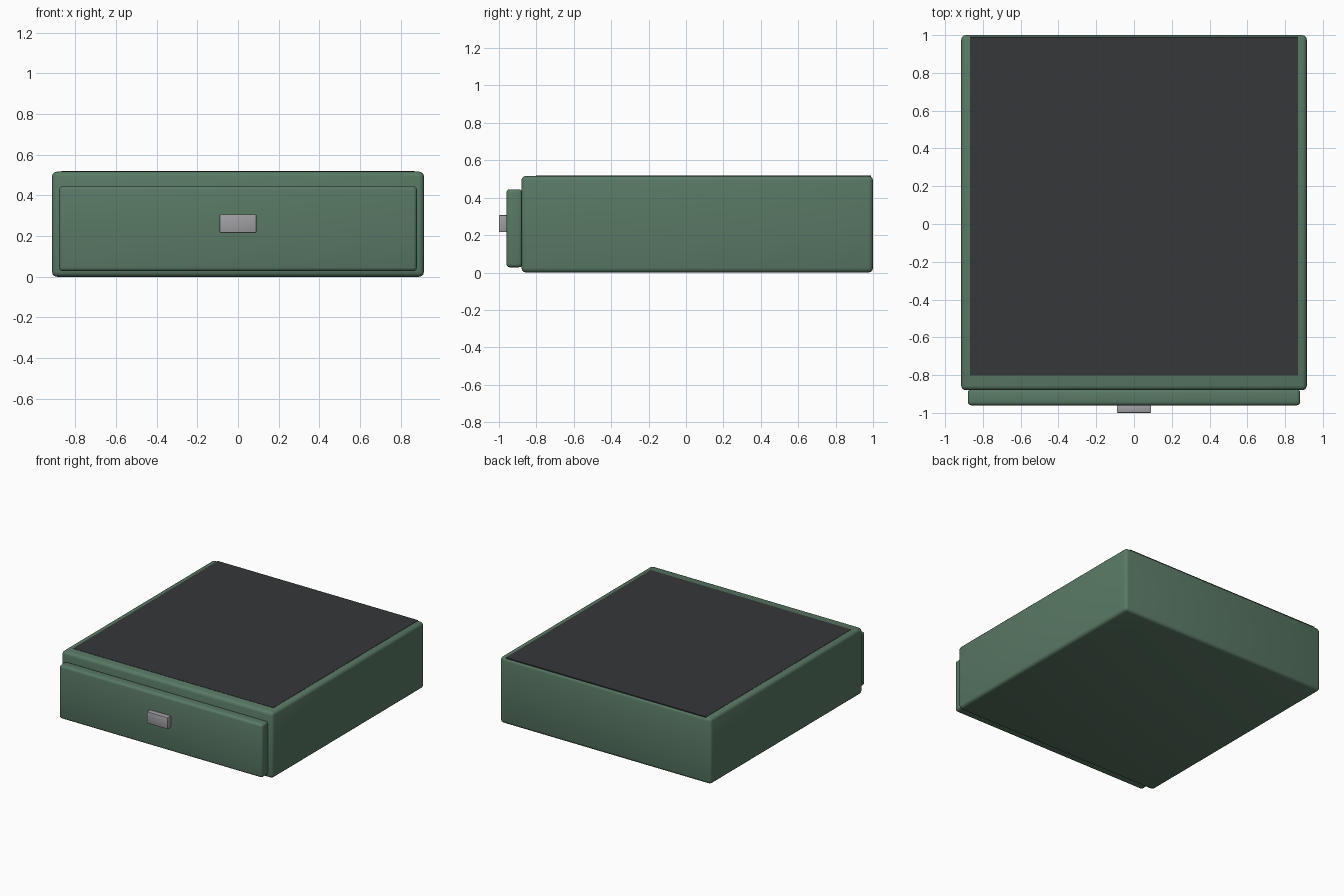
import bpy

if "Cube" in bpy.data.objects:
    bpy.data.objects.remove(bpy.data.objects["Cube"])


def material(name, color):
    mat = bpy.data.materials.new(name)
    mat.diffuse_color = (*color, 1)
    mat.use_nodes = True
    mat.node_tree.nodes["Principled BSDF"].inputs["Base Color"].default_value = mat.diffuse_color
    return mat


def box(name, low, high, bevel, mat=None, segments=3):
    """Rounded box spanning two opposite corners."""
    center = [(a + b) / 2 for a, b in zip(low, high)]
    bpy.ops.mesh.primitive_cube_add(size=1, location=center)
    obj = bpy.context.object
    obj.name = name
    obj.scale = [b - a for a, b in zip(low, high)]
    bpy.ops.object.transform_apply(location=False, rotation=False, scale=True)
    if bevel:
        mod = obj.modifiers.new("Bevel", 'BEVEL')
        mod.width = bevel
        mod.segments = segments
        bpy.ops.object.modifier_apply(modifier=mod.name)
        bpy.ops.object.shade_smooth_by_angle()
    if mat:
        obj.data.materials.append(mat)
    return obj


green = material("green_paint", (0.10, 0.19, 0.13))
dark = material("dark_mat", (0.035, 0.038, 0.042))
steel = material("steel", (0.35, 0.35, 0.37))

# Main cabinet
box("cabinet_body", (-0.915, -0.88, 0.0), (0.915, 1.0, 0.517), 0.025, green)

# Drawer front standing proud of the cabinet
box("drawer_front", (-0.88, -0.96, 0.028), (0.88, -0.875, 0.445), 0.018, green)

# Thin mat lying on the top
box("top_mat", (-0.868, -0.803, 0.505), (0.868, 0.99, 0.519), 0, dark)

# Drawer latch
box("drawer_latch", (-0.09, -1.0, 0.216), (0.09, -0.955, 0.307), 0.004, steel, 2)
